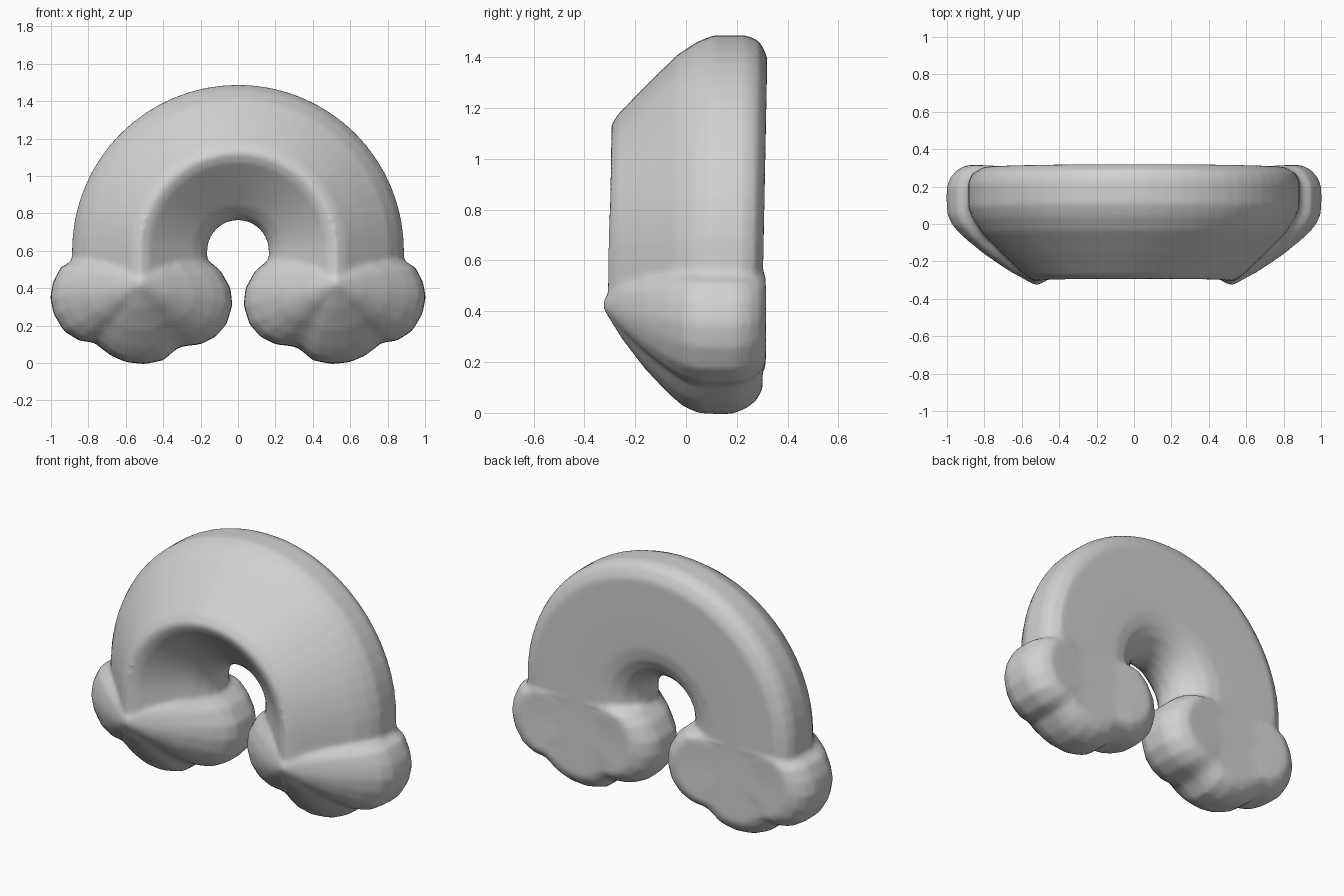
import bpy, bmesh, math

if "Cube" in bpy.data.objects:
    bpy.data.objects.remove(bpy.data.objects["Cube"])

grey = bpy.data.materials.new("soft_grey")
grey.diffuse_color = (0.64, 0.64, 0.64, 1)
grey.use_nodes = True
grey.node_tree.nodes["Principled BSDF"].inputs["Base Color"].default_value = grey.diffuse_color


def loft(name, rings):
    """Skin a list of equal-length closed rings and cap both ends."""
    bm = bmesh.new()
    loops = [[bm.verts.new(p) for p in ring] for ring in rings]
    n = len(loops[0])
    for a, b in zip(loops, loops[1:]):
        for i in range(n):
            j = (i + 1) % n
            bm.faces.new((a[i], a[j], b[j], b[i]))
    bm.faces.new(loops[0])
    bm.faces.new(loops[-1])
    bmesh.ops.recalc_face_normals(bm, faces=bm.faces)
    mesh = bpy.data.meshes.new(name)
    bm.to_mesh(mesh)
    bm.free()
    mesh.materials.append(grey)
    obj = bpy.data.objects.new(name, mesh)
    bpy.context.collection.objects.link(obj)
    return obj


# Arch: wedge section (offset from mid radius, depth) swept over a half circle
MID, CENTRE_Z = 0.525, 0.6
section = [(0, -0.299), (0.05, -0.27), (0.17, -0.155), (0.285, -0.04), (0.335, 0.035),
           (0.362, 0.10), (0.362, 0.23), (0.34, 0.28), (0.28, 0.314), (0.14, 0.314),
           (0, 0.314), (-0.14, 0.312), (-0.21, 0.298), (-0.28, 0.26), (-0.335, 0.195),
           (-0.36, 0.13), (-0.36, 0.06), (-0.335, 0.0), (-0.285, -0.06),
           (-0.17, -0.165), (-0.05, -0.275)]


def arch_ring(angle, drop=0.0):
    c, s = math.cos(angle), math.sin(angle)
    ring = []
    for d, y in section:
        z = CENTRE_Z + (MID + d) * s - drop
        ring.append(((MID + d) * c, y + 0.02 * (z - 1.1), z))  # slight forward lean
    return ring


STEPS = 32
rings = [arch_ring(math.pi * i / STEPS) for i in range(STEPS + 1)]
arch = loft("arch_with_clouds", [arch_ring(0, 0.18)] + rings + [arch_ring(math.pi, 0.18)])

# Clouds: lumpy outline shrinking to a point at the front, rounded at the back
outline = [(0.80, 0.565), (0.88, 0.55), (0.95, 0.51), (0.99, 0.43), (1.004, 0.35), (0.985, 0.26),
           (0.93, 0.17), (0.85, 0.12), (0.765, 0.108), (0.74, 0.085), (0.68, 0.04),
           (0.60, 0.005), (0.50, -0.006), (0.40, 0.015), (0.33, 0.075), (0.29, 0.09),
           (0.20, 0.10), (0.12, 0.14), (0.06, 0.21), (0.03, 0.31), (0.04, 0.40),
           (0.09, 0.49), (0.16, 0.55), (0.26, 0.565), (0.52, 0.56)]
FX, FZ = 0.52, 0.42
depths = [(-0.325, 0.03), (-0.25, 0.31), (-0.16, 0.585), (-0.07, 0.81), (-0.01, 0.93),
          (0.05, 0.99), (0.12, 1.0), (0.2, 0.998), (0.25, 0.955), (0.29, 0.88),
          (0.316, 0.77), (0.312, 0.60), (0.302, 0.3)]


def cloud_point(side, x, z, y, s):
    px = FX + (x - FX) * s
    pz = FZ + (z - FZ) * (math.sqrt(s) if z > FZ else s)  # fuller upper half
    if y > 0.19:
        y -= 0.02 * max(0.0, (0.2 - pz) / 0.2)            # shallower behind the bottom lump
        side_lump = min(1.0, max(0.0, (abs(px - FX) - 0.15) / 0.15))
        y = min(y, 0.302 + 0.02 * side_lump)              # middle flush with the arch back
    return (side * px, y, pz)


clouds = [loft("cloud", [[cloud_point(side, x, z, y, s) for x, z in outline]
                         for y, s in depths]) for side in (1, -1)]

# Fuse the clouds with the arch and soften the joints
bpy.context.view_layer.objects.active = arch
arch.select_set(True)
for cloud in clouds:
    mod = arch.modifiers.new("fuse", 'BOOLEAN')
    mod.operation = 'UNION'
    mod.solver = 'EXACT'
    mod.object = cloud
    bpy.ops.object.modifier_apply(modifier=mod.name)
    bpy.data.objects.remove(cloud)
remesh = arch.modifiers.new("blend", 'REMESH')
remesh.mode = 'VOXEL'
remesh.voxel_size = 0.016
remesh.use_smooth_shade = True
soften = arch.modifiers.new("soften", 'SMOOTH')
soften.factor = 0.5
soften.iterations = 4
for name in ("blend", "soften"):
    bpy.ops.object.modifier_apply(modifier=name)
arch.data.materials.clear()
arch.data.materials.append(grey)
bpy.ops.object.shade_smooth()
